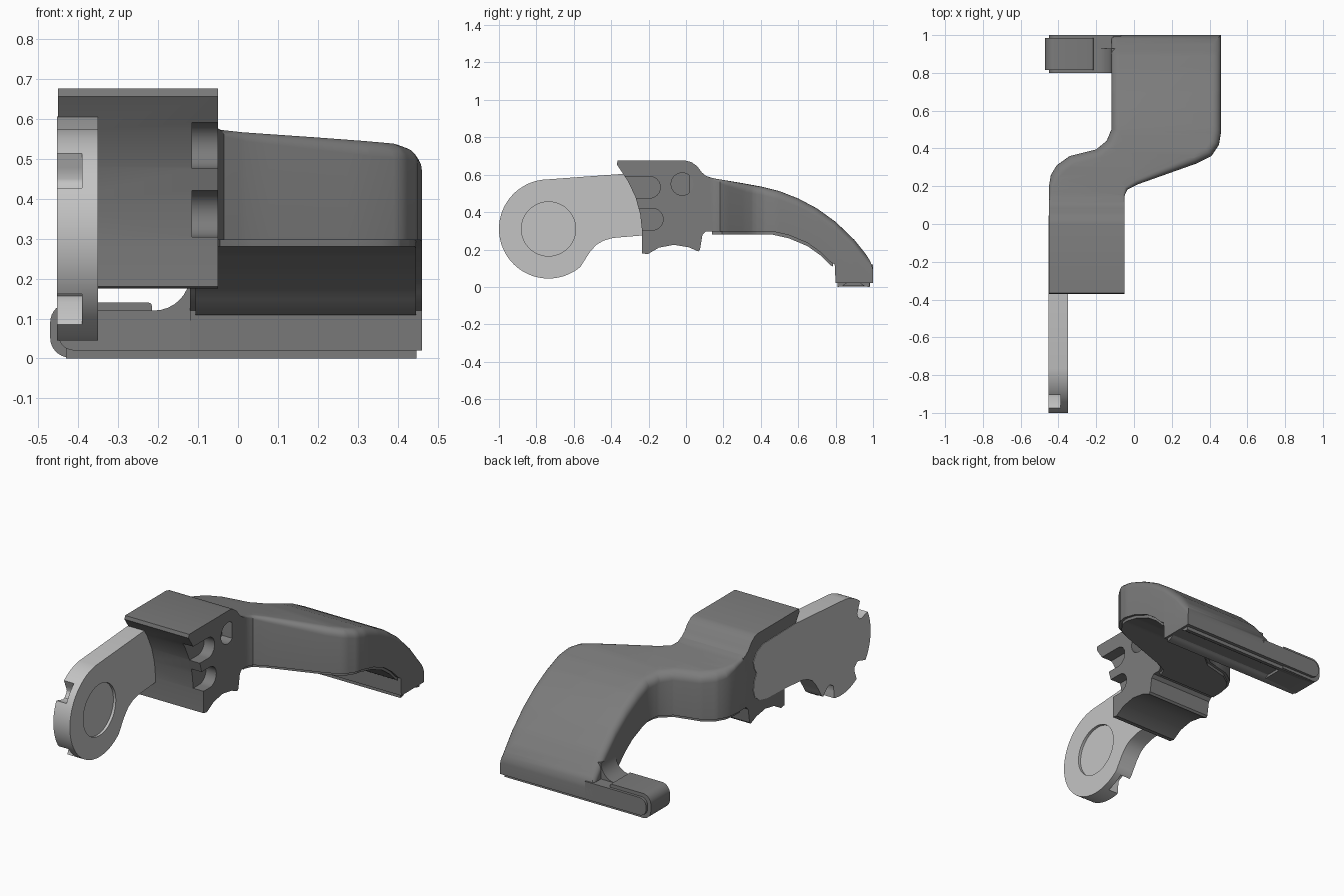
import bpy, bmesh, math
from mathutils import Vector

if "Cube" in bpy.data.objects:
    bpy.data.objects.remove(bpy.data.objects["Cube"])


def material(name, v):
    m = bpy.data.materials.new(name)
    m.diffuse_color = (v, v, v, 1)
    m.use_nodes = True
    m.node_tree.nodes["Principled BSDF"].inputs["Base Color"].default_value = m.diffuse_color
    return m


DARK = material("dark grey", 0.2)
LIGHT = material("light grey", 0.55)


def finish(name, bm, mat):
    bmesh.ops.recalc_face_normals(bm, faces=bm.faces[:])
    me = bpy.data.meshes.new(name)
    bm.to_mesh(me)
    bm.free()
    me.materials.append(mat)
    ob = bpy.data.objects.new(name, me)
    bpy.context.collection.objects.link(ob)
    return ob


def activate(ob):
    bpy.ops.object.select_all(action='DESELECT')
    ob.select_set(True)
    bpy.context.view_layer.objects.active = ob


def smooth(ob):
    activate(ob)
    bpy.ops.object.shade_smooth_by_angle(angle=math.radians(32))


def prism(name, pts, axis, a, b, mat=DARK):
    """Extrude a profile along X (points are y,z) or Y (points are x,z)."""
    bm = bmesh.new()
    place = (lambda p, t: (t, p[0], p[1])) if axis == 'X' else (lambda p, t: (p[0], t, p[1]))
    r0 = [bm.verts.new(place(p, a)) for p in pts]
    r1 = [bm.verts.new(place(p, b)) for p in pts]
    bm.faces.new(r0)
    bm.faces.new(r1)
    n = len(pts)
    for i in range(n):
        j = (i + 1) % n
        bm.faces.new((r0[i], r0[j], r1[j], r1[i]))
    ob = finish(name, bm, mat)
    smooth(ob)
    return ob


def arc(cx, cy, r, a0, a1, n):
    return [(cx + r * math.cos(math.radians(a0 + (a1 - a0) * i / n)),
             cy + r * math.sin(math.radians(a0 + (a1 - a0) * i / n))) for i in range(n + 1)]


def cut(ob, cutters):
    for c in cutters:
        activate(ob)
        m = ob.modifiers.new("cut", 'BOOLEAN')
        m.operation = 'DIFFERENCE'
        m.solver = 'EXACT'
        m.object = c
        bpy.ops.object.modifier_apply(modifier=m.name)
        bpy.data.objects.remove(c)
    smooth(ob)


def lerp(table, y):
    if y <= table[0][0]:
        return table[0][1]
    for (a, u), (b, v) in zip(table, table[1:]):
        if y <= b:
            return u + (v - u) * (y - a) / (b - a)
    return table[-1][1]


def inset(pts, dist):
    """Move a counter-clockwise outline inward; dist is a function of y."""
    out = []
    for i, p in enumerate(pts):
        p, q, s = Vector(p), Vector(pts[i - 1]), Vector(pts[(i + 1) % len(pts)])
        d0, d1 = (p - q).normalized(), (s - p).normalized()
        n0, n1 = Vector((-d0.y, d0.x)), Vector((-d1.y, d1.x))
        out.append(tuple(p + (n0 + n1) / (1 + n0.dot(n1)) * dist(p.y)))
    return out


def shaped_slab(name, plan, top, bottom, radius, mat=DARK):
    """Plan outline with a rounded upper edge, bent between two side curves."""
    bm = bmesh.new()
    rings = [[bm.verts.new((x, y, 0)) for x, y in plan]]
    for k in range(6):
        a = math.radians(18 * k)
        ins = inset(plan, lambda y: radius(y) * (1 - math.cos(a)))
        rings.append([bm.verts.new((q[0], q[1], 1 - radius(p[1]) * (1 - math.sin(a))))
                      for p, q in zip(plan, ins)])
    n = len(plan)
    for r0, r1 in zip(rings, rings[1:]):
        for i in range(n):
            j = (i + 1) % n
            bm.faces.new((r0[i], r0[j], r1[j], r1[i]))
    caps = [bm.faces.new(rings[0][::-1]), bm.faces.new(rings[-1])]
    bmesh.ops.triangulate(bm, faces=caps)
    stations = {round(t[0], 4) for t in top + bottom} | {0.05 + 0.03 * i for i in range(32)}
    for y in sorted(stations):
        bmesh.ops.bisect_plane(bm, geom=bm.verts[:] + bm.edges[:] + bm.faces[:],
                               dist=1e-5, plane_co=(0, y, 0), plane_no=(0, 1, 0))
    for v in bm.verts:
        v.co.z = lerp(bottom, v.co.y) if v.co.z < 0.5 else lerp(top, v.co.y) + v.co.z - 1
    ob = finish(name, bm, mat)
    smooth(ob)
    return ob


# Clamp block with overhanging lip, hollow front and arched underside
block_profile = [(-0.37, 0.655), (-0.365, 0.675), (0.0, 0.675), (0.03, 0.667), (0.06, 0.645),
                 (0.085, 0.612), (0.105, 0.595), (0.13, 0.583), (0.13, 0.302), (0.105, 0.297),
                 (0.088, 0.28), (0.075, 0.2), (0.065, 0.19), (0.015, 0.212), (-0.065, 0.225),
                 (-0.145, 0.21), (-0.205, 0.175), (-0.235, 0.18), (-0.235, 0.3),
                 (-0.245, 0.39), (-0.27, 0.48), (-0.31, 0.565)]
block = prism("clamp_block", block_profile, 'X', -0.45, -0.05)
slots = [prism("slot_cutter", [(-0.5, z - 0.058), *arc(y, z, 0.058, -90, 90, 12), (-0.5, z + 0.058)],
               'X', -0.115, 0.0) for y, z in ((-0.195, 0.533), (-0.18, 0.362))]
pin = prism("pin_cutter", arc(-0.02, 0.55, 0.06, 0, 345, 23), 'X', -0.115, 0.0)
cut(block, slots + [pin])

# Curved arm
PLAN = [(-0.45, 0.02), (-0.05, 0.02), (-0.05, 0.15), (-0.035, 0.182), (0.02, 0.21),
        (0.33, 0.32), (0.41, 0.36), (0.45, 0.42), (0.46, 0.48), (0.46, 1.0), (-0.12, 1.0),
        (-0.12, 0.5), (-0.145, 0.44), (-0.2, 0.395), (-0.34, 0.36), (-0.41, 0.31),
        (-0.44, 0.26), (-0.45, 0.2)]
TOP = [(0.02, 0.6), (0.1, 0.595), (0.15, 0.58), (0.3, 0.555), (0.4, 0.537), (0.5, 0.512),
       (0.6, 0.473), (0.7, 0.42), (0.8, 0.348), (0.9, 0.252), (0.97, 0.165), (1.0, 0.13)]
BOTTOM = [(0.02, 0.297), (0.46, 0.297), (0.55, 0.277), (0.65, 0.235), (0.72, 0.185),
          (0.77, 0.135), (0.795, 0.12), (0.8, 0.02), (1.0, 0.02)]
shaped_slab("arm", PLAN, TOP, BOTTOM,
            lambda y: 0.045 * min(1, max(0.02, (y - 0.12) / 0.15)))

# Thin liner below the arm
liner_plan = [(x, min(0.785, max(0.14, y))) for x, y in inset(PLAN, lambda y: 0.014)]
liner_bottom = [(y, z - 0.017) for y, z in BOTTOM[:7]]
shaped_slab("arm_liner", liner_plan, [(y, z + 0.01) for y, z in BOTTOM[:7]],
            liner_bottom, lambda y: 0.0005)

# Foot bar, its fillet into the arm, the end pad and the grooved sole
prism("foot_bar", [(-0.07, 0.02), *arc(-0.41, 0.06, 0.04, 270, 180, 6),
                   *arc(-0.41, 0.08, 0.04, 180, 90, 6), (-0.07, 0.12)], 'Y', 0.8, 1.0)
prism("foot_fillet", [(-0.1, 0.1), (-0.21, 0.1), *arc(-0.21, 0.21, 0.09, -90, 0, 8), (-0.1, 0.21)],
      'Y', 0.8, 0.93)
prism("foot_pad", [(-0.215, 0.005), *arc(-0.42, 0.052, 0.05, 270, 180, 8),
                   *arc(-0.42, 0.09, 0.05, 180, 90, 8), *arc(-0.225, 0.13, 0.01, 90, 0, 3)],
      'Y', 0.815, 0.985)
prism("foot_sole", [(0.81, 0.04), (0.81, 0.0), (0.835, 0.003), (0.85, 0.014), (0.87, 0.028),
                    (0.895, 0.033), (0.92, 0.028), (0.94, 0.014), (0.955, 0.003), (0.98, 0.0),
                    (0.98, 0.04)], 'X', -0.43, 0.447)

# Lever: round head, neck and two-lobed tail, with rim notches in the outer layer
CY, CZ, R = -0.735, 0.31, 0.265
TAIL = [(-0.55, 0.13), (-0.515, 0.185), (-0.48, 0.225), (-0.44, 0.248), (-0.39, 0.262),
        (-0.235, 0.275), (-0.08, 0.28), (-0.01, 0.295), (0.03, 0.325), (0.045, 0.37),
        (0.035, 0.42), (0.015, 0.455), (0.035, 0.49), (0.045, 0.53), (0.015, 0.575),
        (-0.04, 0.6), (-0.33, 0.605)]


def lever_outline(notches):
    pts = []
    for a in range(97, 313, 3):
        r = R
        for c in notches:
            if abs(a - c) < 11:
                r = R - 0.07 * math.sqrt(max(0.0, 1 - (max(0, abs(a - c) - 4) / 7) ** 2))
        pts.append((CY + r * math.cos(math.radians(a)), CZ + r * math.sin(math.radians(a))))
    return pts + TAIL


prism("lever_outer", lever_outline((143, 227, 296)), 'X', -0.453, -0.39, LIGHT)
lever = prism("lever_inner", lever_outline(()), 'X', -0.39, -0.35, LIGHT)
recess = prism("recess_cutter", arc(CY, CZ, 0.145, 0, 352.5, 47), 'X', -0.365, -0.3, LIGHT)
cut(lever, [recess])
